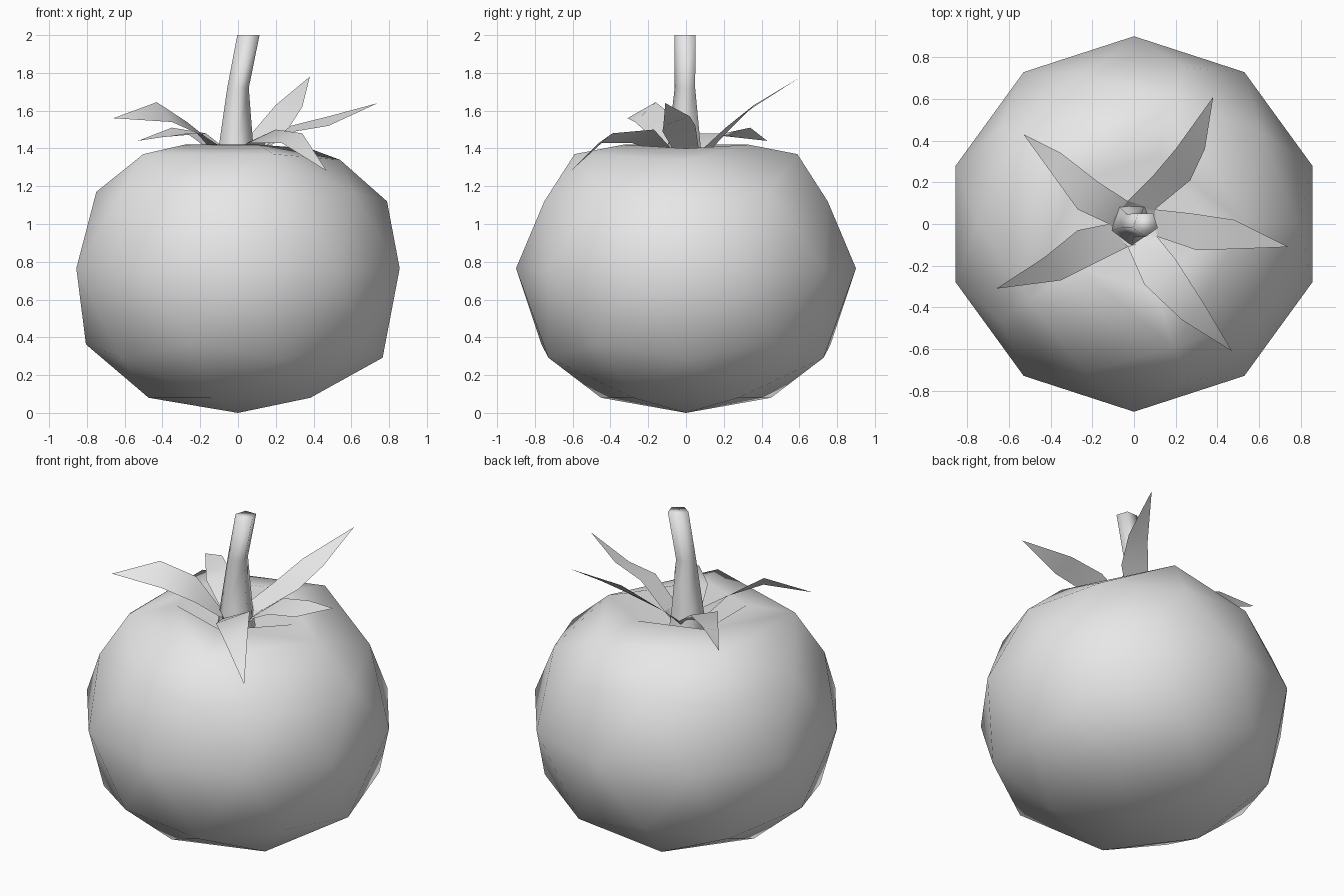
import bpy
import bmesh
import math
from mathutils import Vector

cube = bpy.data.objects.get("Cube")
if cube:
    bpy.data.objects.remove(cube, do_unlink=True)

grey = bpy.data.materials.new("plain_grey")
grey.use_nodes = True
grey.diffuse_color = (0.8, 0.8, 0.8, 1)
grey.node_tree.nodes["Principled BSDF"].inputs["Base Color"].default_value = (0.8, 0.8, 0.8, 1)


def finish(bm, name):
    """Turn a bmesh into a smooth-shaded object."""
    for face in bm.faces:
        face.smooth = True
    mesh = bpy.data.meshes.new(name)
    bm.to_mesh(mesh)
    bm.free()
    mesh.materials.append(grey)
    obj = bpy.data.objects.new(name, mesh)
    bpy.context.collection.objects.link(obj)
    return obj


# Fruit body: coarse icosphere, flattened below and dimpled on top
RADIUS, MIDDLE = 0.9, 0.765
# sphere height: (new height, radial scale)
RESHAPE = {
    -1.0: (0.0, 1.0),
    -0.851: (0.08, 1.0),
    0.447: (1.12, 0.98),
    0.526: (1.17, 0.98),
    0.851: (1.37, 1.31),
    0.93: (1.42, 1.57),
    1.0: (1.2, 1.0),
}
bm = bmesh.new()
bmesh.ops.create_icosphere(bm, subdivisions=2, radius=1)
bmesh.ops.bisect_plane(bm, geom=bm.verts[:] + bm.edges[:] + bm.faces[:],
                       plane_co=(0, 0, 0.93), plane_no=(0, 0, 1))
for v in bm.verts:
    key = min(RESHAPE, key=lambda h: abs(h - v.co.z))
    z, scale = MIDDLE + RADIUS * v.co.z, 1.0
    if abs(key - v.co.z) < 0.02:
        z, scale = RESHAPE[key]
    v.co = Vector((v.co.x * RADIUS * scale, v.co.y * RADIUS * scale, z))
    # The rim sags slightly on one side
    if z > 1.36 and v.co.x > 0.3:
        sag = 0.03 if z < 1.4 else 0.02
        v.co.z -= sag
        v.co.x += 0.03 if z > 1.4 else -0.08
bmesh.ops.triangulate(bm, faces=[f for f in bm.faces if len(f.verts) > 3])
finish(bm, "fruit_body")

# Stem: bent five-sided tube, (centre x, height, radius)
bm = bmesh.new()
rings = []
for cx, z, r in [(-0.01, 1.22, 0.12), (-0.01, 1.42, 0.095), (0, 1.72, 0.06), (0.055, 2, 0.062)]:
    angles = [math.radians(72 * i - 90) for i in range(5)]
    rings.append([bm.verts.new((cx + r * math.cos(a), r * math.sin(a), z)) for a in angles])
for low, high in zip(rings, rings[1:]):
    for i in range(5):
        j = (i + 1) % 5
        bm.faces.new((low[i], low[j], high[j], high[i]))
bm.faces.new(rings[-1])
finish(bm, "stem")

# Calyx: a small five-sided cup with a folded leaf on each edge
BASE = [(-0.03, 0.11, 1.37), (0.1, 0.07, 1.38), (0.11, -0.06, 1.38),
        (-0.03, -0.11, 1.37), (-0.12, 0, 1.37)]
# Per leaf: near left, near right, far left, far right, tip
LEAVES = {
    "back_left_leaf": [(0.09, 0.23, 1.5), (0.27, 0.21, 1.51),
                       (0.2, 0.36, 1.63), (0.34, 0.36, 1.62), (0.38, 0.61, 1.78)],
    "left_leaf": [(0.28, 0.05, 1.52), (0.3, -0.125, 1.49),
                  (0.48, 0.02, 1.57), (0.48, -0.12, 1.52), (0.74, -0.11, 1.64)],
    "front_leaf": [(0.2, -0.17, 1.5), (0.05, -0.29, 1.43),
                   (0.34, -0.39, 1.48), (0.23, -0.46, 1.43), (0.47, -0.61, 1.28)],
    "right_leaf": [(-0.17, -0.18, 1.46), (-0.27, -0.03, 1.54),
                   (-0.35, -0.27, 1.54), (-0.43, -0.16, 1.645), (-0.66, -0.31, 1.56)],
    "back_right_leaf": [(-0.27, 0.07, 1.48), (-0.17, 0.2, 1.48),
                        (-0.4, 0.25, 1.46), (-0.35, 0.34, 1.51), (-0.53, 0.43, 1.44)],
}
for i, (name, points) in enumerate(LEAVES.items()):
    bm = bmesh.new()
    a, b, c, d, e, f, tip = [bm.verts.new(p) for p in [BASE[i], BASE[(i + 1) % 5]] + points]
    for face in [(a, b, d, c), (c, d, f, e), (e, f, tip)]:
        bm.faces.new(face[::-1])
    finish(bm, name)

bm = bmesh.new()
rim = [bm.verts.new(p) for p in BASE]
centre = bm.verts.new((0, 0, 1.22))
for i in range(5):
    bm.faces.new((rim[(i + 1) % 5], rim[i], centre))
finish(bm, "calyx_cup")
